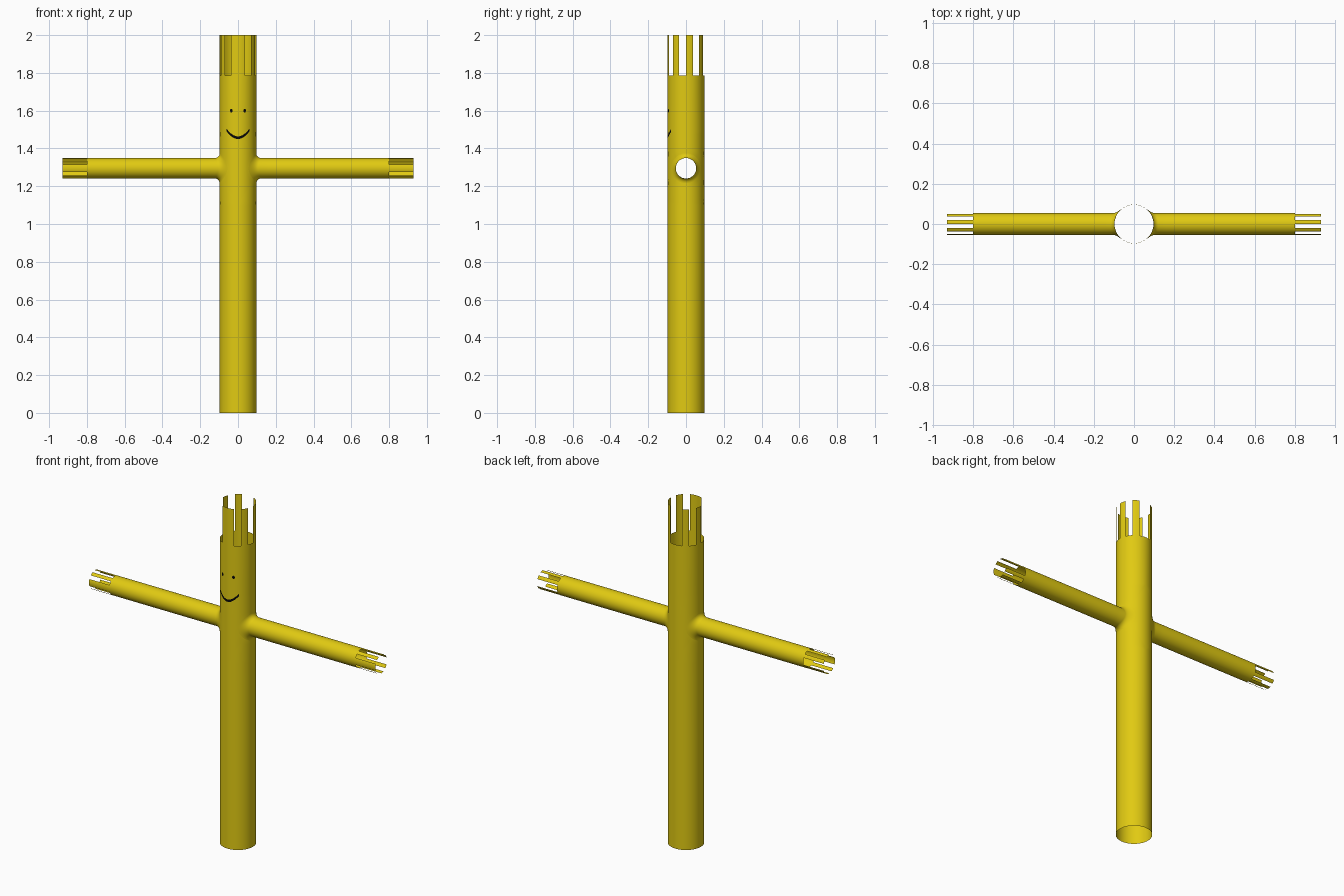
import bpy, bmesh
from math import sin, cos, asin, atan2, sqrt, pi, radians, degrees

if "Cube" in bpy.data.objects:
    bpy.data.objects.remove(bpy.data.objects["Cube"])

R, H = 0.097, 2.0              # upright tube
r, REACH = 0.054, 0.93         # side arms
Z, FILLET, HALF = 1.295, 0.025, 0.2
SIDE = 24                      # points per side of the patch around each arm
N = 4 * SIDE


def material(name, color):
    m = bpy.data.materials.new(name)
    m.use_nodes = True
    m.diffuse_color = (*color, 1)
    bsdf = m.node_tree.nodes["Principled BSDF"]
    bsdf.inputs["Base Color"].default_value = (*color, 1)
    bsdf.inputs["Roughness"].default_value = 0.6
    return m


yellow = material("yellow", (0.75, 0.59, 0.006))
black = material("black", (0.002, 0.002, 0.002))


def finish(bm, name, mat):
    bmesh.ops.remove_doubles(bm, verts=bm.verts, dist=1e-5)
    bmesh.ops.recalc_face_normals(bm, faces=bm.faces)
    mesh = bpy.data.meshes.new(name)
    bm.to_mesh(mesh)
    bm.free()
    mesh.materials.append(mat)
    for p in mesh.polygons:
        p.use_smooth = True
    ob = bpy.data.objects.new(name, mesh)
    bpy.context.collection.objects.link(ob)
    return ob


def skin(bm, rings, closed=True, keep=lambda row, col: True):
    """Bridge consecutive rings of points with quads."""
    rows = [[bm.verts.new(p) for p in ring] for ring in rings]
    n = len(rings[0])
    for i in range(len(rows) - 1):
        for j in range(n if closed else n - 1):
            if keep(i, j):
                k = (j + 1) % n
                bm.faces.new((rows[i][j], rows[i][k], rows[i + 1][k], rows[i + 1][j]))
    for v in [v for v in bm.verts if not v.link_faces]:
        bm.verts.remove(v)


def is_tab(a):
    """Fringe pattern: alternate sectors, mirrored about the front (-y)."""
    off = abs(degrees(atan2(cos(a), -sin(a))))
    return int(off / 22.5) % 2 == 0


def theta(k):
    return -pi / 4 + 2 * pi * k / N


def square(k):
    """Point k on the outline of a unit square, starting at a corner."""
    s = (k % SIDE) / SIDE * 2 - 1
    return ((1, s), (-s, 1), (-1, -s), (s, -1))[k // SIDE]


# Upright: plain tube, pierced side patches, fringed top
bm = bmesh.new()
cols = 2 * SIDE


def circle(z):
    return [(R * cos(2 * pi * j / cols), R * sin(2 * pi * j / cols), z) for j in range(cols)]


skin(bm, [circle(z) for z in (0, 0.55, Z - HALF)])
skin(bm, [circle(z) for z in (Z + HALF, 1.785, H)],
     keep=lambda i, j: i == 0 or is_tab(2 * pi * (j + 0.5) / cols))
for side in (1, -1):
    rings = []
    for step in range(7):
        t = step / 6
        ring = []
        for k in range(N):
            u, v = square(k)
            hole = r + FILLET
            phi = (1 - t) * asin(hole * cos(theta(k)) / R) + t * u * pi / 2
            z = (1 - t) * hole * sin(theta(k)) + t * v * HALF
            ring.append((side * R * cos(phi), R * sin(phi), Z + z))
        rings.append(ring)
    skin(bm, rings)
finish(bm, "upright_tube", yellow)

# Arms: flared root, straight tube, fringed end
for side, name in ((1, "left_arm"), (-1, "right_arm")):
    bm = bmesh.new()
    rings = []
    for step in range(9):
        t = step / 8 * pi / 2
        rho, out = r + FILLET * (1 - sin(t)), FILLET * (1 - cos(t))
        ring = []
        for k in range(N):
            y = rho * cos(theta(k))
            ring.append((side * (sqrt(R * R - y * y) + out), y, Z + rho * sin(theta(k))))
        rings.append(ring)
    for x in (0.16, 0.8, REACH):
        rings.append([(side * x, r * cos(theta(k)), Z + r * sin(theta(k))) for k in range(N)])
    last = len(rings) - 2
    # the tab pattern is measured from -y, so turn the angle a quarter
    skin(bm, rings, keep=lambda i, k: i < last or is_tab(
        atan2(cos(theta(k + 0.5)), sin(theta(k + 0.5)))))
    finish(bm, name, yellow)


# Painted face, wrapped on the front of the upright
def wrap(x, z):
    return (x, -sqrt((R + 0.0015) ** 2 - x * x), z)


bm = bmesh.new()
xs = [0.06 * (i / 12 - 1) for i in range(25)]
curve = [(x, 1.457 + 0.04 * (x / 0.06) ** 2) for x in xs]
skin(bm, [[wrap(x, z + d) for x, z in curve] for d in (-0.007, 0.007)], closed=False)
finish(bm, "smile", black)

for x, name in ((0.035, "left_eye"), (-0.035, "right_eye")):
    bm = bmesh.new()
    bm.faces.new([bm.verts.new(wrap(x + 0.007 * cos(a), 1.6 + 0.01 * sin(a)))
                  for a in (radians(30 * i) for i in range(12))])
    finish(bm, name, black)
